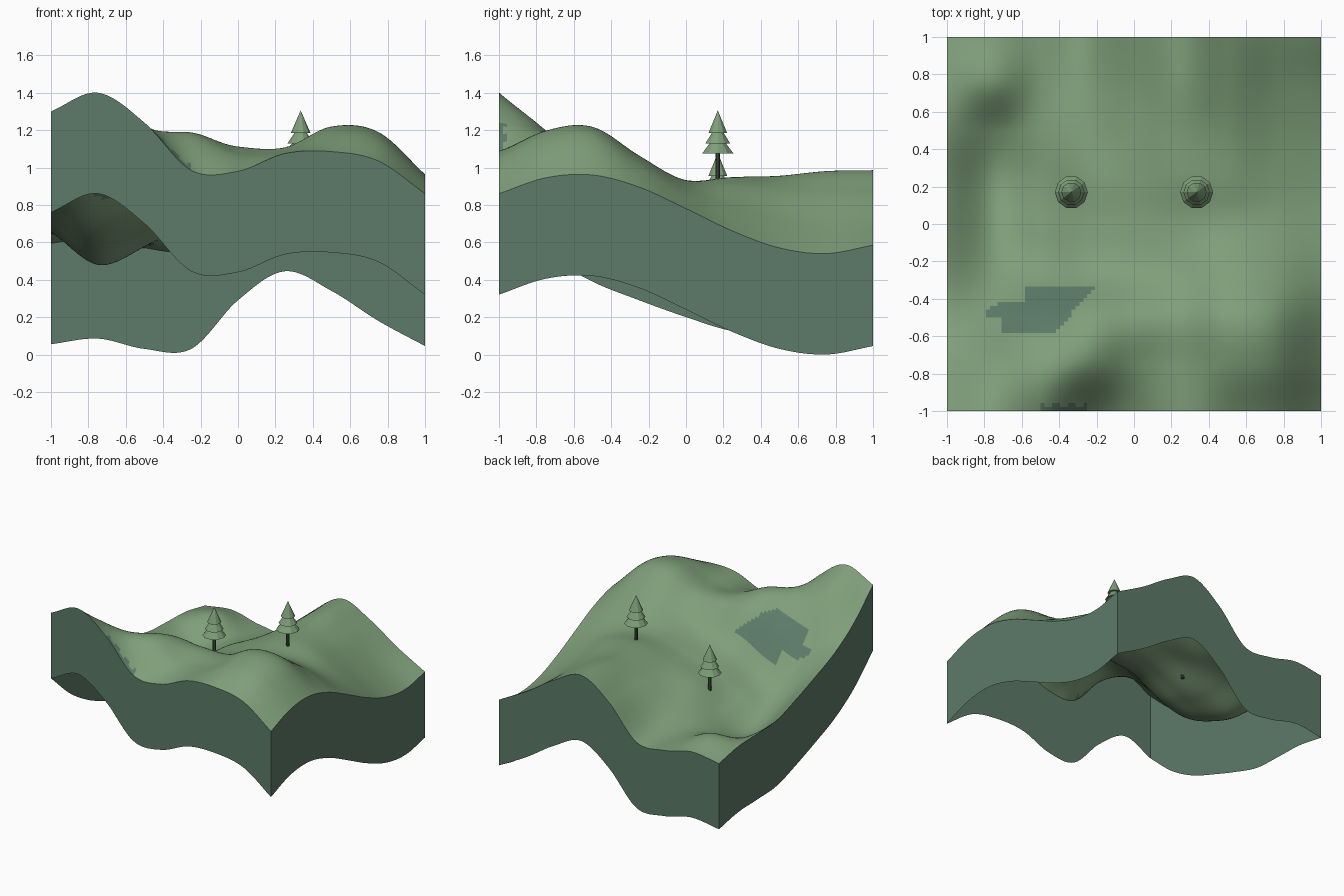
import bpy, bmesh, math

# Remove the default object
cube = bpy.data.objects.get("Cube")
if cube:
    bpy.data.objects.remove(cube, do_unlink=True)


def make_material(name, rgb):
    mat = bpy.data.materials.new(name)
    mat.use_nodes = True
    linear = [((c / 255 + 0.055) / 1.055) ** 2.4 for c in rgb] + [1.0]
    mat.diffuse_color = linear
    mat.node_tree.nodes["Principled BSDF"].inputs["Base Color"].default_value = linear
    return mat


grass = make_material("grass green", (126, 158, 121))
earth = make_material("grey green earth", (92, 123, 104))
bark = make_material("dark trunk green", (72, 88, 72))


def make_object(name, bm, materials):
    mesh = bpy.data.meshes.new(name)
    bm.to_mesh(mesh)
    bm.free()
    for mat in materials:
        mesh.materials.append(mat)
    obj = bpy.data.objects.new(name, mesh)
    bpy.context.collection.objects.link(obj)
    return obj


# Cross-section profiles of the land, front to back, heights in hundredths
profiles = [
    [130, 140, 124, 98.5, 98, 107.5, 108.5, 103.5, 86],
    [108, 119, 119, 118, 108, 109, 119, 116, 94.5],
    [93, 91, 101, 112, 110, 110, 121, 118, 96],
    [83, 68, 73, 86, 91, 97, 106, 103, 89.5],
    [74, 55, 64, 78, 86, 92, 93, 88, 78],
    [66.5, 48, 58, 76, 86, 94.5, 92, 80, 66],
    [65, 54, 58, 69, 85, 95.5, 89, 73, 57],
    [64, 68, 58.5, 62, 83, 98, 88, 70, 54],
    [59.5, 62.5, 57, 57, 83, 98.5, 88, 72, 58.5],
]


def spline(values, s):
    """Smooth curve through evenly spaced values, with s from -1 to 1."""
    last = len(values) - 1
    pos = (s + 1) / 2 * last
    i = min(int(pos), last - 1)
    t = pos - i
    b, c = values[i], values[i + 1]
    a = values[i - 1] if i > 0 else 2 * b - c
    d = values[i + 2] if i + 2 <= last else 2 * c - b
    return b + t / 2 * (c - a + t * (2 * a - 5 * b + 4 * c - d + t * (3 * (b - c) + d - a)))


def height(x, y):
    return spline([spline(row, x) for row in profiles], y) / 100


def is_bare(x, y):
    """Bare patches: one on the inner slope, one scalloped along the front edge."""
    if -0.58 < y < -0.335:
        if y > -0.42:
            left = -0.585
        elif y > -0.5:
            left = -0.8 + max(0, y + 0.46) * 2
        else:
            left = -0.7
        return left < x < -0.2 + (y + 0.335) * 0.92
    scallop = -0.965 + 0.02 * math.cos(x * 75)
    return -0.49 < x < -0.25 and y < scallop


# Land surface
steps = 96
ticks = [2 * i / steps - 1 for i in range(steps + 1)]
bm = bmesh.new()
grid = [[bm.verts.new((x, y, height(x, y))) for x in ticks] for y in ticks]
for j in range(steps):
    for i in range(steps):
        face = bm.faces.new((grid[j][i], grid[j][i + 1], grid[j + 1][i + 1], grid[j + 1][i]))
        face.smooth = True
        centre = face.calc_center_median()
        face.material_index = int(is_bare(centre.x, centre.y))
make_object("land_surface", bm, [grass, earth])

# Side walls hang from the rim and leave the underside open
sides = {
    "front_wall": [(x, -1) for x in ticks],
    "right_wall": [(-1, -y) for y in ticks],
    "back_wall": [(-x, 1) for x in ticks],
    "left_wall": [(1, y) for y in ticks],
}
drop = min(height(x, y) for path in sides.values() for x, y in path)
for name, path in sides.items():
    bm = bmesh.new()
    top = [bm.verts.new((x, y, height(x, y))) for x, y in path]
    low = [bm.verts.new((x, y, height(x, y) - drop)) for x, y in path]
    for i in range(steps):
        bm.faces.new((low[i], low[i + 1], top[i + 1], top[i]))
    make_object(name, bm, [earth])


def lathe(name, profile, material, location, sides=10):
    """Revolve (radius, z) points about z, keeping flat facets."""
    bm = bmesh.new()
    verts = [bm.verts.new((r, 0, z)) for r, z in profile]
    edges = [bm.edges.new(pair) for pair in zip(verts, verts[1:])]
    bmesh.ops.spin(bm, geom=verts + edges, cent=(0, 0, 0), axis=(0, 0, 1),
                   angle=math.tau, steps=sides, use_duplicate=False)
    bmesh.ops.remove_doubles(bm, verts=bm.verts[:], dist=0.0005)
    bmesh.ops.recalc_face_normals(bm, faces=bm.faces[:])
    make_object(name, bm, [material]).location = location


# Two fir trees with three tiers of branches
crown = [(0, 0.135), (0.088, 0.135), (0.045, 0.19), (0.07, 0.188),
         (0.033, 0.245), (0.053, 0.243), (0, 0.365)]
trunk = [(0, -0.02), (0.013, -0.02), (0.013, 0.14), (0, 0.14)]
for side, x in (("right", -0.335), ("left", 0.335)):
    spot = (x, 0.17, height(x, 0.17))
    lathe(side + "_tree_crown", crown, grass, spot)
    lathe(side + "_tree_trunk", trunk, bark, spot)
